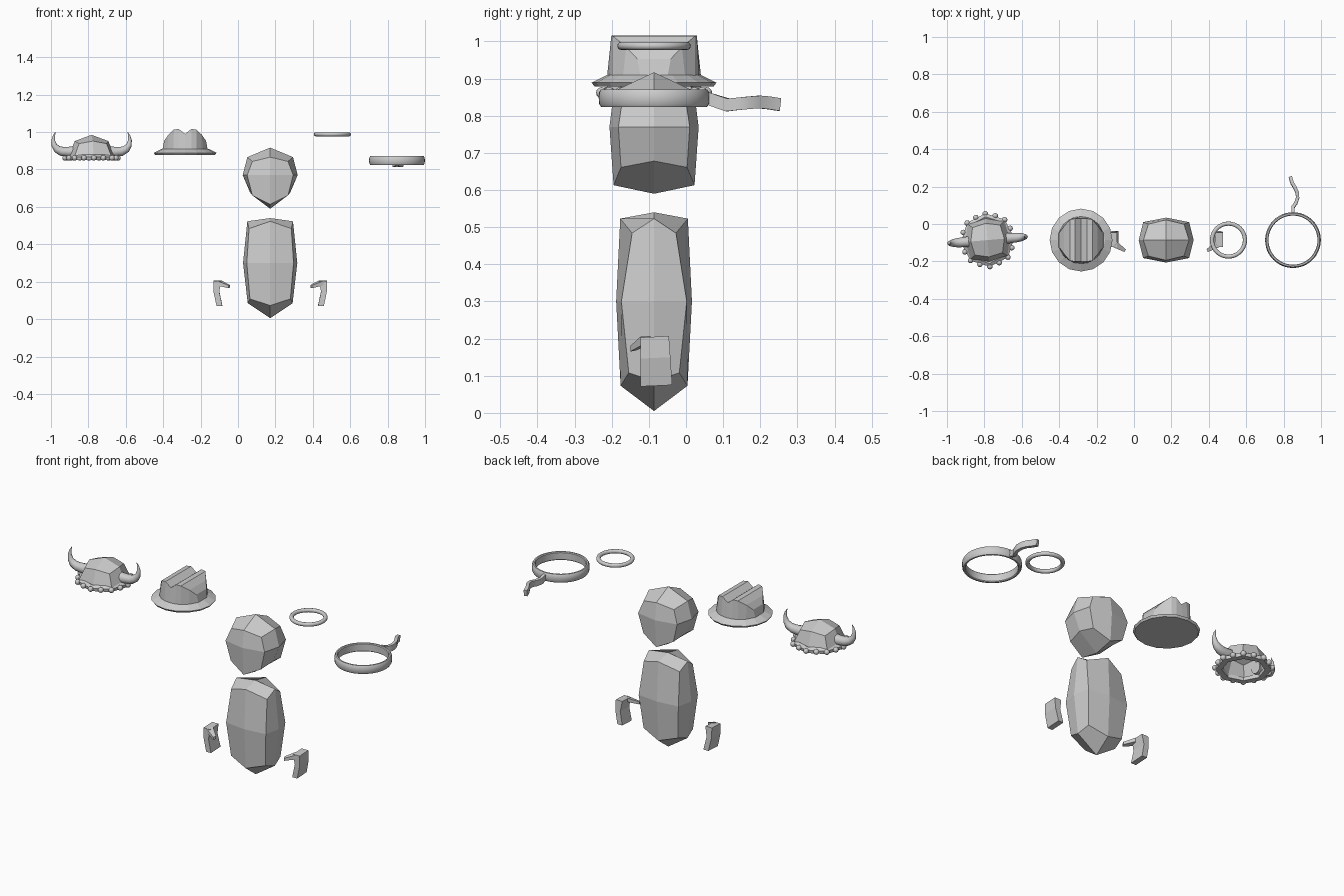
import bpy, bmesh
from math import sin, cos, pi, tau, sqrt, radians
from mathutils import Vector, Matrix

if "Cube" in bpy.data.objects:
    bpy.data.objects.remove(bpy.data.objects["Cube"])

CY = -0.086  # shared depth line of every part


def finish(name, bm, smooth=False):
    bmesh.ops.recalc_face_normals(bm, faces=bm.faces)
    me = bpy.data.meshes.new(name)
    bm.to_mesh(me)
    bm.free()
    ob = bpy.data.objects.new(name, me)
    bpy.context.collection.objects.link(ob)
    if smooth:
        bpy.ops.object.select_all(action='DESELECT')
        ob.select_set(True)
        bpy.context.view_layer.objects.active = ob
        bpy.ops.object.shade_smooth_by_angle(angle=radians(40))
    return ob


def loft(name, loops, ring=False, smooth=False):
    """Bridge a list of equal-sized closed loops; cap the ends unless ring."""
    bm = bmesh.new()
    vs = [[bm.verts.new(p) for p in lp] for lp in loops]
    n = len(vs[0])
    for a, b in zip(vs, vs[1:] + ([vs[0]] if ring else [])):
        for i in range(n):
            bm.faces.new((a[i], a[(i + 1) % n], b[(i + 1) % n], b[i]))
    if not ring:
        bm.faces.new(vs[0])
        bm.faces.new(vs[-1])
    return finish(name, bm, smooth)


def lathe(name, cx, profile, segs, smooth=False):
    """Closed (radius, z) profile turned about a vertical axis."""
    return loft(name, [[(cx + r * cos(tau * i / segs), CY + r * sin(tau * i / segs), z)
                        for r, z in profile] for i in range(segs)], True, smooth)


def faceted_block(name, cx, layers, bottom=True):
    """Once-divided cube: per layer (centre z, side (hx,z), front (hy,z), corner (hx,hy,z))."""
    bm = bmesh.new()
    V = {}
    for k, (zc, side, front, corner) in layers.items():
        for i in (-1, 0, 1):
            for j in (-1, 0, 1):
                if i and j:
                    p = (i * corner[0], j * corner[1], corner[2])
                elif i:
                    p = (i * side[0], 0, side[1])
                elif j:
                    p = (0, j * front[0], front[1])
                elif zc is None:
                    continue
                else:
                    p = (0, 0, zc)
                V[i, j, k] = bm.verts.new((cx + p[0], CY + p[1], p[2]))
    for axis in range(3):
        for s in (-1, 1):
            for a in (-1, 0):
                for b in (-1, 0):
                    keys = []
                    for da, db in ((0, 0), (1, 0), (1, 1), (0, 1)):
                        k = [a + da, b + db]
                        k.insert(axis, s)
                        keys.append(tuple(k))
                    if all(k in V for k in keys):
                        bm.faces.new([V[k] for k in keys])
    loose = [v for v in bm.verts if not v.link_faces]
    bmesh.ops.delete(bm, geom=loose, context='VERTS')
    return finish(name, bm)


# Body and head
BX = 0.172
faceted_block("body", BX, {
    -1: (0.005, (0.12, 0.085), (0.09, 0.073), (0.108, 0.068, 0.108)),
    0: (None, (0.145, 0.30), (0.102, 0.30), (0.125, 0.088, 0.30)),
    1: (0.54, (0.122, 0.523), (0.091, 0.523), (0.113, 0.059, 0.484))})
faceted_block("head", BX, {
    -1: (0.59, (0.108, 0.678), (0.109, 0.613), (0.095, 0.089, 0.661)),
    0: (None, (0.147, 0.77), (0.12, 0.77), (0.123, 0.096, 0.77)),
    1: (0.917, (0.122, 0.866), (0.108, 0.866), (0.095, 0.085, 0.843))})

# Hands: curved palm and a thumb, mirrored about the body
for s, side in ((-1, "left"), (1, "right")):
    def at(x, y, z):
        return (BX + s * x, y, z)
    palm = [(0.303, 0.262, 0.207), (0.303, 0.272, 0.15), (0.287, 0.256, 0.075)]
    loft(side + "_palm", [[at(o, -0.123, z - 0.004), at(i, -0.123, z - 0.004),
                           at(i, y, z), at(o, y, z)]
                          for (o, i, z), y in zip(palm, (-0.046, -0.042, -0.037))])
    loft(side + "_thumb", [
        [at(0.285, -0.123, 0.205), at(0.262, -0.095, 0.207), at(0.262, -0.095, 0.185), at(0.285, -0.123, 0.18)],
        [at(0.223, -0.15, 0.18), at(0.216, -0.135, 0.183), at(0.216, -0.135, 0.168), at(0.223, -0.15, 0.165)]])

# Halo ring
lathe("halo", 0.505, [(0.088 + 0.011 * cos(t * tau / 12), 0.988 + 0.011 * sin(t * tau / 12))
                      for t in range(12)], 40, True)

# Headband with a wavy tail at the back
HX = 0.85
lathe("headband", HX, [(0.131, 0.828), (0.135, 0.824), (0.143, 0.824), (0.148, 0.832), (0.149, 0.848),
                       (0.148, 0.863), (0.143, 0.871), (0.135, 0.871), (0.131, 0.867)], 48, True)
tail = [Vector(p) for p in ((0.85, 0.06, 0.846), (0.85, 0.09, 0.836), (0.866, 0.113, 0.829), (0.875, 0.14, 0.832),
                            (0.872, 0.17, 0.835), (0.86, 0.195, 0.837), (0.845, 0.22, 0.835), (0.836, 0.252, 0.83))]
sections = []
for i, p in enumerate(tail):
    d = tail[min(i + 1, len(tail) - 1)] - tail[max(i - 1, 0)]
    n = Vector((d.y, -d.x, 0)).normalized() * 0.009
    up = Vector((0, 0.002, 0.017))
    sections.append([p + n + up, p - n + up, p - n - up, p + n - up])
loft("headband_tail", sections, smooth=True)

# Brimmed hat: flat-bottomed brim and a creased crown built in columns across x
FX = -0.283


def circle(cx, r, z, n):
    return [(cx + r * cos(tau * i / n), CY + r * sin(tau * i / n), z) for i in range(n)]


loft("hat_brim", [circle(FX, 0.16, 0.878, 16), circle(FX, 0.168, 0.889, 16), circle(FX, 0.128, 0.909, 16)])
crown = [(0.122, 0.112, 0.953, 0.045), (0.095, 0.09, 0.985, 0.075), (0.062, 0.06, 1.014, 0.11),
         (0.035, 0.033, 1.016, 0.115), (0, 0, 0.99, 0.115)]
columns = [(-a, -b, z, h) for a, b, z, h in crown] + crown[-2::-1]
loft("hat_crown", [[(FX + a, CY - sqrt(0.127**2 - a * a), 0.90), (FX + b, CY - h, z),
                    (FX + b, CY + h, z), (FX + a, CY + sqrt(0.127**2 - a * a), 0.90)]
                   for a, b, z, h in columns])

# Horned helmet: faceted dome, octagonal rim, studs and horns, all turned slightly
VX = -0.783
dome = faceted_block("helmet_dome", VX, {
    0: (None, (0.128, 0.862), (0.12, 0.862), (0.102, 0.096, 0.862)),
    1: (0.985, (0.09, 0.952), (0.09, 0.952), (0.074, 0.074, 0.938))})
sol = dome.modifiers.new("thickness", 'SOLIDIFY')
sol.thickness, sol.offset = 0.012, -1
helmet = [dome, lathe("helmet_rim", VX, [(0.108, 0.85), (0.14, 0.85), (0.143, 0.868), (0.125, 0.879), (0.108, 0.87)], 8)]

bm = bmesh.new()
for i in range(16):
    r = 0.142 if i % 2 == 0 else 0.136
    bmesh.ops.create_icosphere(bm, subdivisions=2, radius=0.015, matrix=Matrix.Translation(
        (VX + r * cos(tau * i / 16), CY + r * sin(tau * i / 16), 0.862)))
helmet.append(finish("helmet_studs", bm, True))

horn = [(0.085, 0.895, 0.03, 85), (0.125, 0.894, 0.027, 95), (0.16, 0.897, 0.025, 70), (0.185, 0.909, 0.021, 45),
        (0.201, 0.93, 0.015, 20), (0.206, 0.956, 0.01, 2), (0.202, 0.98, 0.006, -15), (0.194, 1.0, 0.001, -20)]
for s, side in ((-1, "left"), (1, "right")):
    loops = []
    for x, z, r, deg in horn:
        a = radians(deg)  # lean of the horn from vertical
        loops.append([(VX + s * (x + r * cos(t * tau / 12) * cos(a)), CY + r * sin(t * tau / 12),
                       z - r * cos(t * tau / 12) * sin(a)) for t in range(12)])
    helmet.append(loft(side + "_horn", loops, smooth=True))

centre = Matrix.Translation((VX, CY, 0))
for ob in helmet:
    ob.data.transform(centre @ Matrix.Rotation(radians(5), 4, 'Z') @ centre.inverted())
